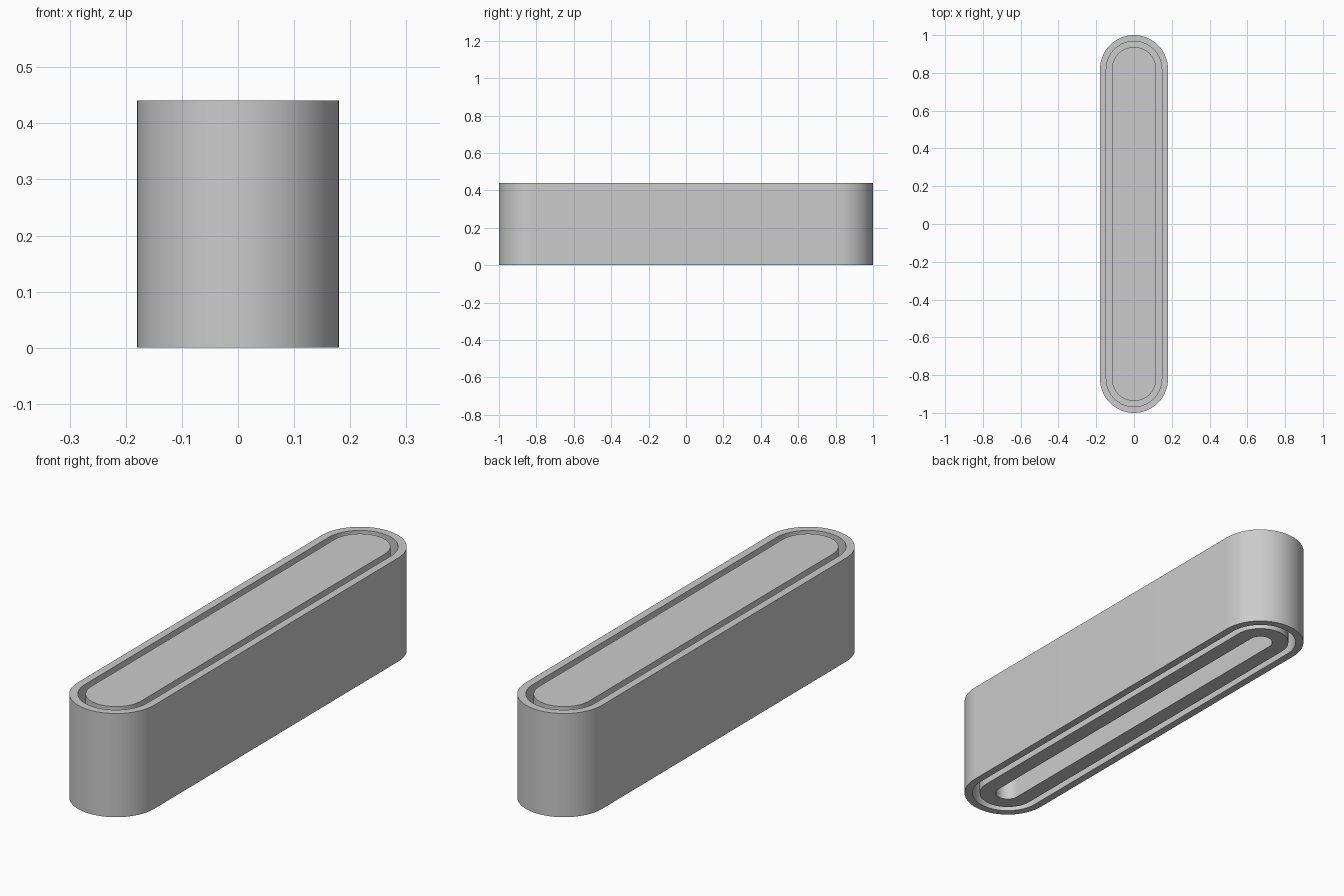
import bpy, bmesh, math

default_cube = bpy.data.objects.get("Cube")
if default_cube:
    bpy.data.objects.remove(default_cube, do_unlink=True)

HEIGHT = 0.441
STRAIGHT = 0.82          # distance from the middle to each rounded end's centre
SEGMENTS = 32            # per rounded end
RIM, GROOVE, CORE, SLOT = 0.18, 0.147, 0.117, 0.05
GROOVE_DEPTH = 0.15
SLOT_DEPTH = 0.37

grey = bpy.data.materials.new("plain grey")
grey.use_nodes = True
colour = (0.6, 0.6, 0.6, 1)
grey.diffuse_color = colour
grey.node_tree.nodes["Principled BSDF"].inputs["Base Color"].default_value = colour


def stadium(bm, radius, z):
    """Ring of vertices around a long rounded outline."""
    ring = []
    for end in (1, -1):
        for i in range(SEGMENTS + 1):
            a = math.pi * i / SEGMENTS
            ring.append(bm.verts.new((end * radius * math.cos(a),
                                      end * (STRAIGHT + radius * math.sin(a)), z)))
    return ring


# Section from the top of the core, over the rim, to the roof of the lower slot
low, high = GROOVE_DEPTH, HEIGHT - GROOVE_DEPTH
section = [(CORE, HEIGHT), (CORE, high), (GROOVE, high), (GROOVE, HEIGHT),
           (RIM, HEIGHT), (RIM, 0), (GROOVE, 0), (GROOVE, low),
           (CORE, low), (CORE, 0), (SLOT, 0), (SLOT, SLOT_DEPTH)]

bm = bmesh.new()
rings = [stadium(bm, r, z) for r, z in section]
for a, b in zip(rings, rings[1:]):
    for i in range(len(a)):
        j = (i + 1) % len(a)
        bm.faces.new((a[i], b[i], b[j], a[j]))
bm.faces.new(rings[0])                  # core top
bm.faces.new(reversed(rings[-1]))       # slot roof
bmesh.ops.recalc_face_normals(bm, faces=bm.faces)

mesh = bpy.data.meshes.new("grooved_body")
bm.to_mesh(mesh)
bm.free()
mesh.materials.append(grey)
body = bpy.data.objects.new("grooved_body", mesh)
bpy.context.collection.objects.link(body)

# Smooth rounded ends, crisp rims
bpy.ops.object.select_all(action='DESELECT')
body.select_set(True)
bpy.context.view_layer.objects.active = body
bpy.ops.object.shade_smooth_by_angle(angle=math.radians(30))
